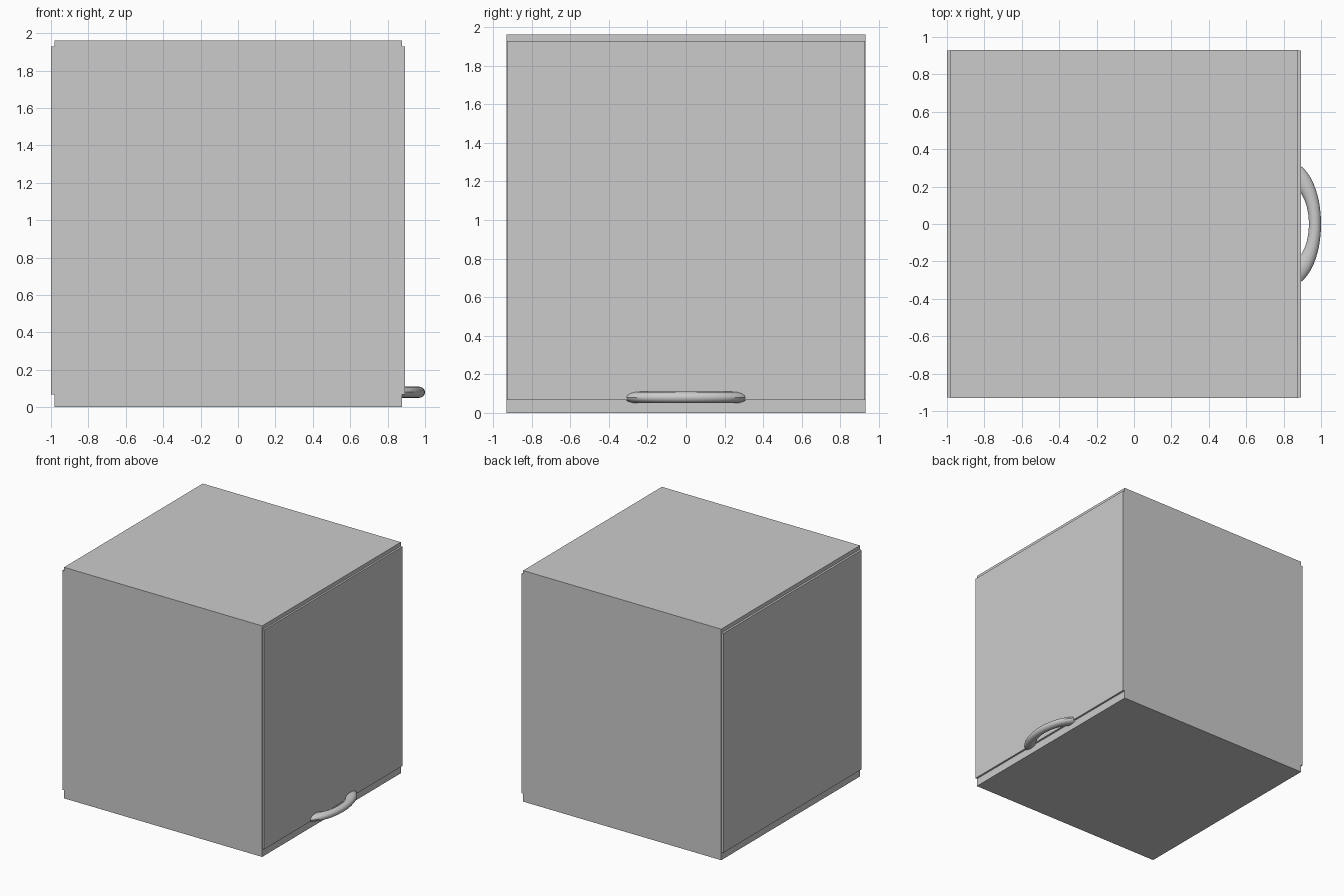
import bpy, bmesh
from mathutils import Matrix
from math import cos, sin, tau

if "Cube" in bpy.data.objects:
    bpy.data.objects.remove(bpy.data.objects["Cube"])


def add_object(name, bm):
    mesh = bpy.data.meshes.new(name)
    bm.to_mesh(mesh)
    bm.free()
    obj = bpy.data.objects.new(name, mesh)
    bpy.context.collection.objects.link(obj)
    return obj


def box(name, lo, hi):
    size = [b - a for a, b in zip(lo, hi)]
    mid = [(a + b) / 2 for a, b in zip(lo, hi)]
    bm = bmesh.new()
    bmesh.ops.create_cube(bm, size=1, matrix=Matrix.Translation(mid) @ Matrix.Diagonal((*size, 1)))
    return add_object(name, bm)


# Main cabinet block
box("cabinet_body", (-0.982, -0.93, 0), (0.878, 0.93, 1.961))

# Thin panels on the left and right sides, set just inside the front and back faces
box("left_panel", (-1.0, -0.928, 0.067), (-0.97, 0.928, 1.928))
box("right_panel", (0.866, -0.928, 0.067), (0.894, 0.928, 1.928))

# Curved pull handle: a flattened ring, with only the outer part kept
bm = bmesh.new()
profile = [bm.verts.new((0.265 + 0.065 * cos(tau * i / 16), 0, 0.065 * sin(tau * i / 16)))
           for i in range(16)]
edges = [bm.edges.new((profile[i], profile[(i + 1) % 16])) for i in range(16)]
bmesh.ops.spin(bm, geom=profile + edges, cent=(0, 0, 0), axis=(0, 0, 1), angle=tau, steps=64)
bmesh.ops.remove_doubles(bm, verts=bm.verts[:], dist=0.0001)
bmesh.ops.transform(bm, verts=bm.verts[:],
                    matrix=Matrix.Translation((0.835, 0, 0.08)) @ Matrix.Diagonal((0.5, 1, 0.46, 1)))
bmesh.ops.bisect_plane(bm, geom=bm.verts[:] + bm.edges[:] + bm.faces[:],
                       plane_co=(0.87, 0, 0), plane_no=(1, 0, 0), clear_inner=True)
bmesh.ops.holes_fill(bm, edges=[e for e in bm.edges if e.is_boundary], sides=0)
bmesh.ops.recalc_face_normals(bm, faces=bm.faces[:])
handle = add_object("pull_handle", bm)
bpy.context.view_layer.objects.active = handle
handle.select_set(True)
bpy.ops.object.shade_smooth_by_angle()
